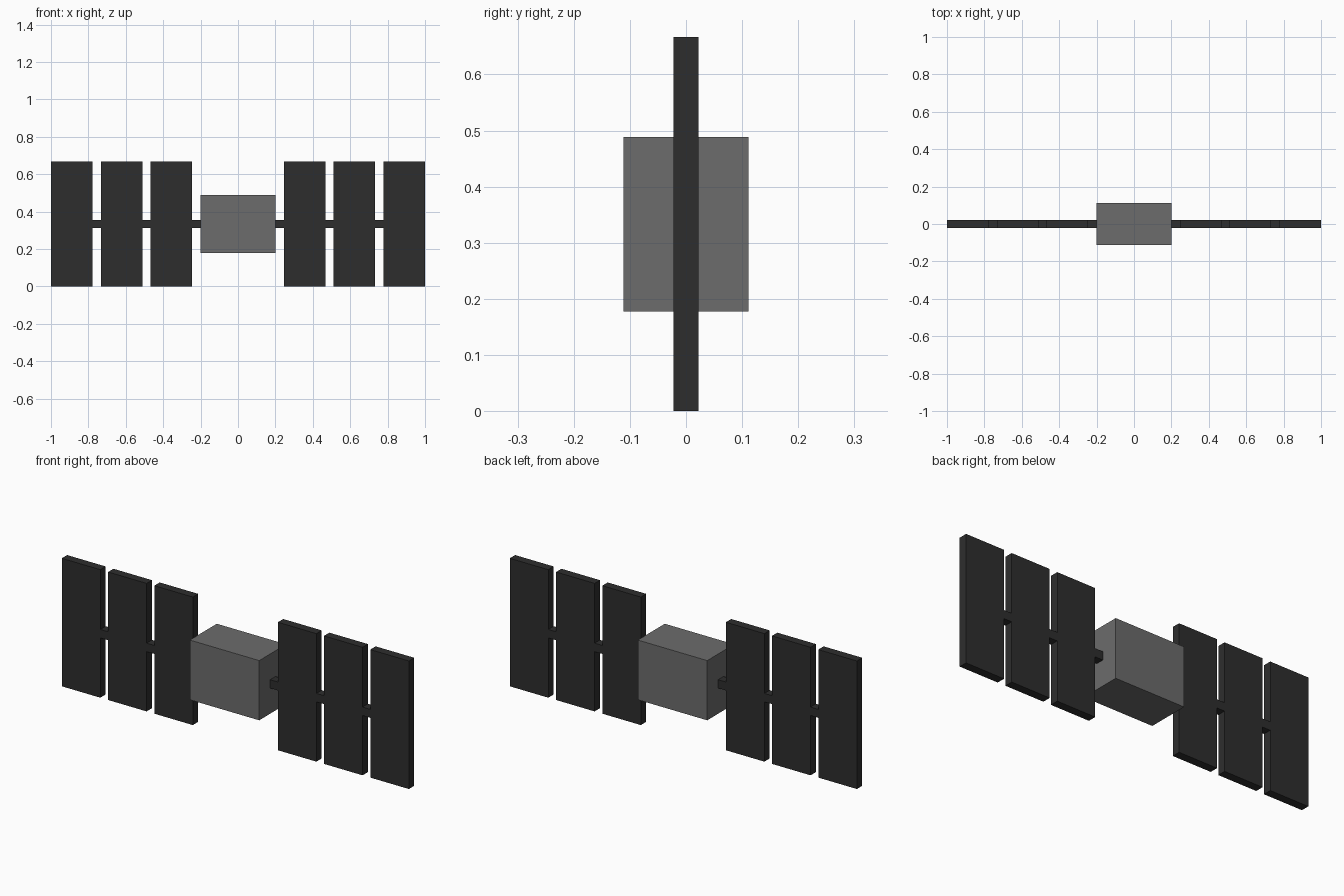
import bpy

default = bpy.data.objects.get("Cube")
if default:
    bpy.data.objects.remove(default, do_unlink=True)

MID_Z = 1 / 3
THICK = 0.044        # shared depth of panels and booms
PANEL_W = 0.222


def make_material(name, value):
    mat = bpy.data.materials.new(name)
    mat.use_nodes = True
    color = (value, value, value, 1)
    mat.diffuse_color = color
    mat.node_tree.nodes["Principled BSDF"].inputs["Base Color"].default_value = color
    return mat


def box(name, x, size, mat):
    bpy.ops.mesh.primitive_cube_add(size=1, location=(x, 0, MID_Z))
    obj = bpy.context.object
    obj.name = name
    obj.scale = size
    bpy.ops.object.transform_apply(location=False, rotation=False, scale=True)
    obj.data.materials.append(mat)
    return obj


body_grey = make_material("body grey", 0.15)
panel_black = make_material("panel black", 0.027)

# Central body
box("body", 0, (0.4, 0.222, 0.311), body_grey)

# Each wing: three panels, joined to the body and each other by short booms
for side, sign in (("left", 1), ("right", -1)):
    inner = 0.2
    for i, center in enumerate((0.356, 0.622, 0.889), 1):
        near = center - PANEL_W / 2
        box(f"{side}_panel_{i}", sign * center, (PANEL_W, THICK, 2 * MID_Z), panel_black)
        box(f"{side}_boom_{i}", sign * (inner + near) / 2,
            (near - inner, THICK, THICK), panel_black)
        inner = center + PANEL_W / 2
